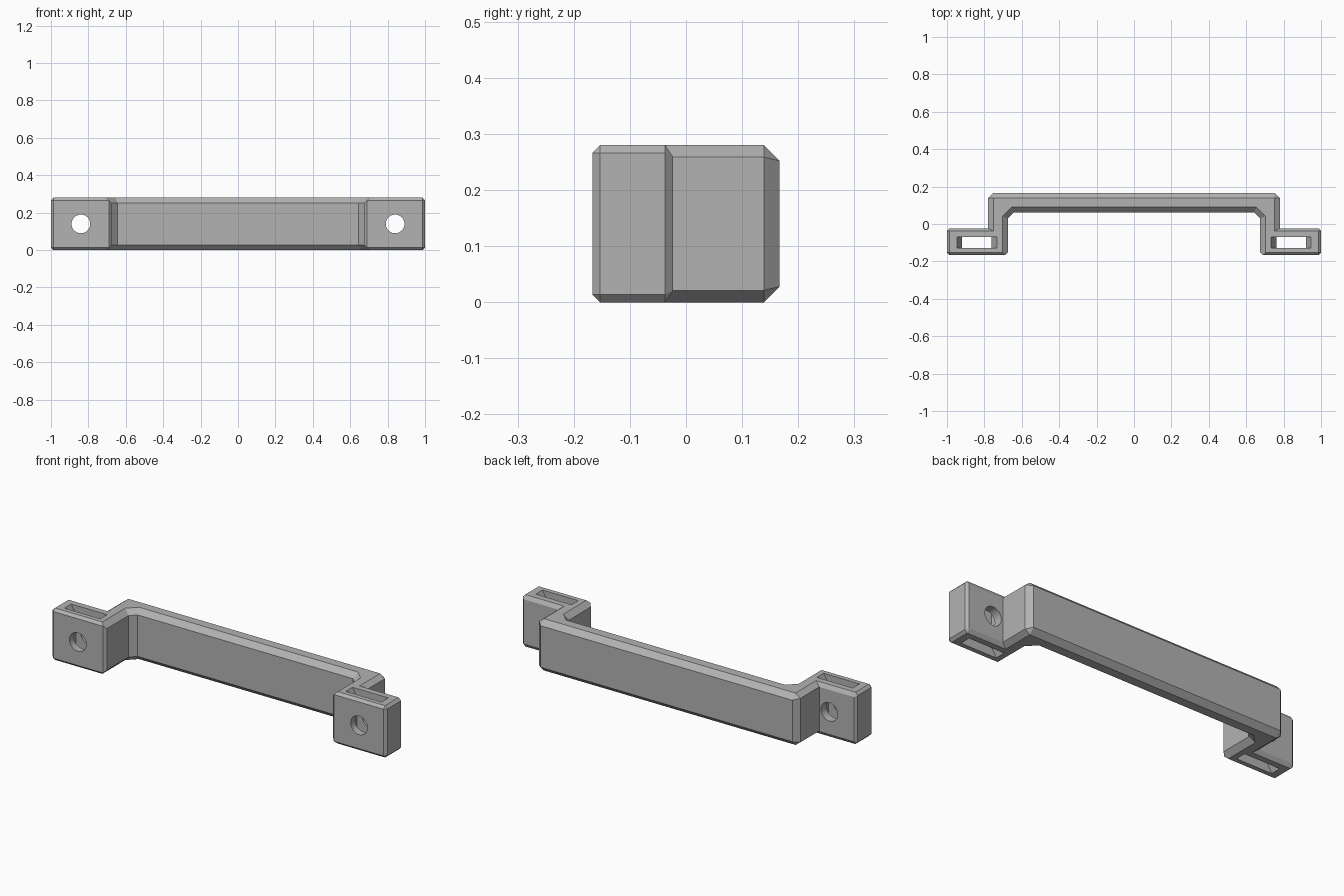
import bpy, bmesh, math

if "Cube" in bpy.data.objects:
    bpy.data.objects.remove(bpy.data.objects["Cube"], do_unlink=True)

HEIGHT = 0.28
FRONT, BACK, FOOT_BACK = -0.167, 0.167, -0.023
INNER, OUTER = 0.675, 0.78
WIDE, NARROW = 0.028, 0.014          # chamfer widths of grip and feet
HOLE_X = 0.84

grey = bpy.data.materials.new("grey_plastic")
grey.use_nodes = True
grey.diffuse_color = (0.45, 0.45, 0.45, 1)
grey.node_tree.nodes["Principled BSDF"].inputs["Base Color"].default_value = (0.45, 0.45, 0.45, 1)


def make_object(name, bm):
    bmesh.ops.recalc_face_normals(bm, faces=bm.faces)
    mesh = bpy.data.meshes.new(name)
    bm.to_mesh(mesh)
    bm.free()
    mesh.materials.append(grey)
    obj = bpy.data.objects.new(name, mesh)
    bpy.context.collection.objects.link(obj)
    return obj


def prism(bm, points, shift):
    """Extrude a closed loop of 3D points along shift."""
    face = bm.faces.new([bm.verts.new(p) for p in points])
    new = bmesh.ops.extrude_face_region(bm, geom=[face])["geom"]
    bmesh.ops.translate(bm, vec=shift, verts=[v for v in new if isinstance(v, bmesh.types.BMVert)])


def chamfer_width(edge):
    """Wide chamfers on the grip and legs, narrow ones around the feet."""
    a, b = (v.co for v in edge.verts)
    x, y = abs(a.x), a.y
    if abs(a.z - b.z) > 0.1:                       # upright edges
        if y > 0.1:
            return WIDE
        return NARROW if y < -0.1 or x > 0.9 else 0
    on_inner_side = max(abs(a.x), abs(b.x)) < INNER + 0.01
    in_foot = max(a.y, b.y) < FOOT_BACK + 0.01
    return NARROW if in_foot and not on_inner_side else WIDE


# Handle body: one mirrored outline, extruded upward
half = [(0.643, 0.062), (INNER, 0.03), (INNER, FRONT), (1, FRONT),
        (1, FOOT_BACK), (OUTER, FOOT_BACK), (OUTER, BACK)]
outline = half + [(-x, y) for x, y in reversed(half)]
bm = bmesh.new()
prism(bm, [(x, y, 0) for x, y in outline], (0, 0, HEIGHT))
weight = bm.edges.layers.float.new("bevel_weight_edge")
for e in bm.edges:
    e[weight] = chamfer_width(e) / WIDE
handle = make_object("handle", bm)
bevel = handle.modifiers.new("chamfer", "BEVEL")
bevel.limit_method = "WEIGHT"
bevel.width = WIDE
bevel.segments = 1

# Nut slots through each foot, flared at both mouths
slot_half = [(0.107, -0.01), (0.107, 0), (0.079, 0.05)]
right_edge = slot_half + [(x, HEIGHT - z) for x, z in reversed(slot_half)]
profile = right_edge + [(-x, z) for x, z in reversed(right_edge)]
cutters = []
for side in (-1, 1):
    bm = bmesh.new()
    prism(bm, [(side * HOLE_X + x, -0.128, z) for x, z in profile], (0, 0.058, 0))
    cutters.append(make_object("slot_cutter", bm))

    # Round screw hole from front to back
    bpy.ops.mesh.primitive_cylinder_add(vertices=40, radius=0.05, depth=0.4,
                                        location=(side * HOLE_X, -0.1, HEIGHT / 2),
                                        rotation=(math.pi / 2, 0, 0))
    hole = bpy.context.object
    hole.name = "hole_cutter"
    hole.data.materials.append(grey)
    cutters.append(hole)

for cutter in cutters:
    cutter.hide_render = True
    cut = handle.modifiers.new("cut", "BOOLEAN")
    cut.operation = "DIFFERENCE"
    cut.solver = "EXACT"
    cut.object = cutter

# Apply everything, drop the cutters, smooth only the round holes
bpy.ops.object.select_all(action="DESELECT")
handle.select_set(True)
bpy.context.view_layer.objects.active = handle
for name in [m.name for m in handle.modifiers]:
    bpy.ops.object.modifier_apply(modifier=name)
for cutter in cutters:
    bpy.data.objects.remove(cutter, do_unlink=True)
bpy.ops.object.shade_smooth_by_angle(angle=math.radians(20))
